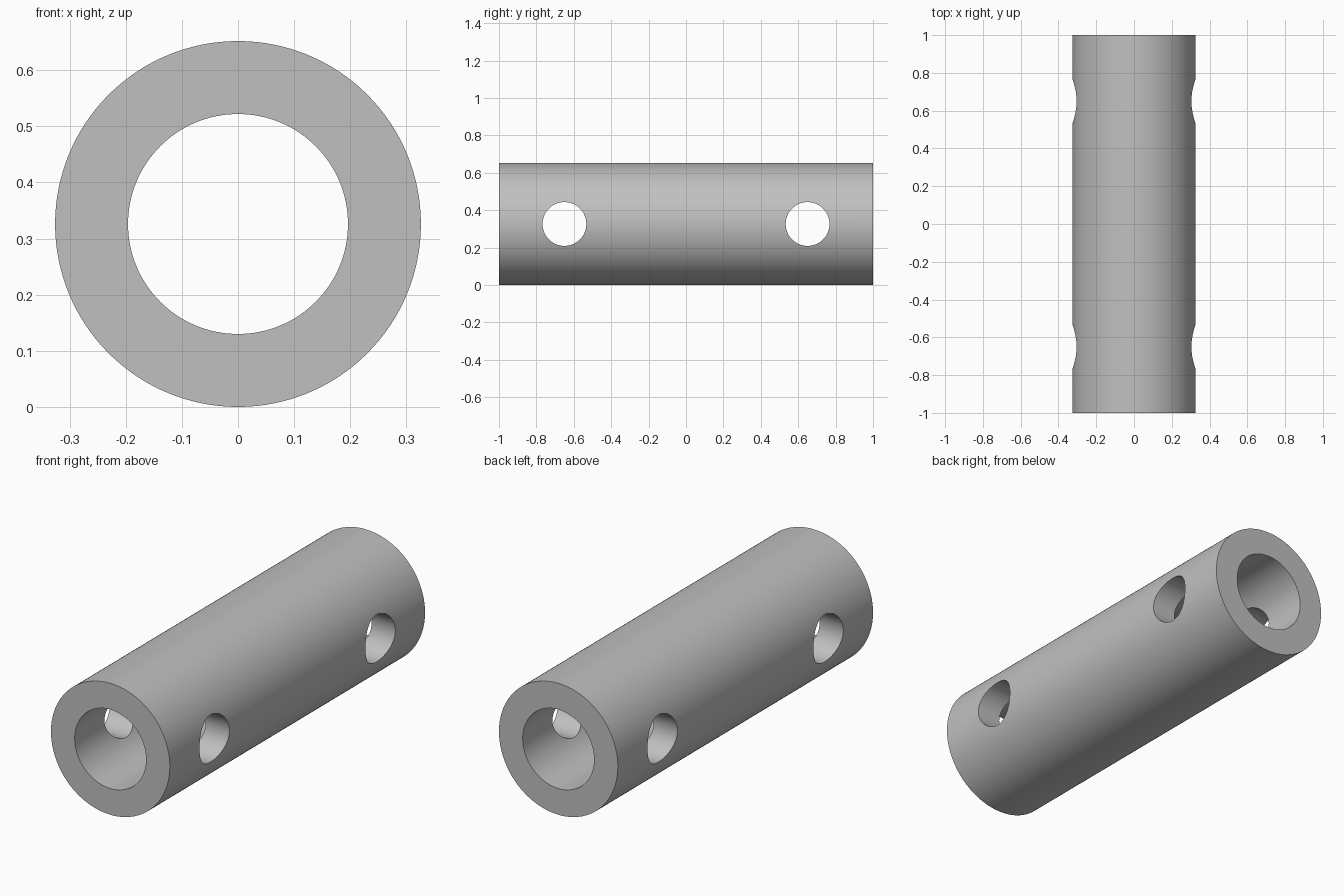
import bpy
import math

LENGTH = 2.0
OUTER_R = 0.326
BORE_R = 0.196
HOLE_R = 0.117
HOLE_Y = 0.65

cube = bpy.data.objects.get("Cube")
if cube:
    bpy.data.objects.remove(cube, do_unlink=True)

grey = bpy.data.materials.new("grey_metal")
grey.use_nodes = True
colour = (0.53, 0.53, 0.53, 1.0)
grey.diffuse_color = colour
grey.node_tree.nodes["Principled BSDF"].inputs["Base Color"].default_value = colour


def cylinder(name, radius, depth, y, rotation, sides):
    bpy.ops.mesh.primitive_cylinder_add(
        vertices=sides, radius=radius, depth=depth,
        location=(0, y, OUTER_R), rotation=rotation)
    obj = bpy.context.object
    obj.name = name
    obj.data.materials.append(grey)
    return obj


along_y = (math.pi / 2, 0, 0)
along_x = (0, math.pi / 2, 0)

# Solid body, then the bore and the two cross holes as cutters
tube = cylinder("tube", OUTER_R, LENGTH, 0, along_y, 128)
cutters = [cylinder("bore_cutter", BORE_R, LENGTH * 1.2, 0, along_y, 128)]
for name, side in (("front", -1), ("back", 1)):
    cutters.append(cylinder(name + "_hole_cutter", HOLE_R, OUTER_R * 3,
                            side * HOLE_Y, along_x, 64))

bpy.ops.object.select_all(action="DESELECT")
tube.select_set(True)
bpy.context.view_layer.objects.active = tube
for cutter in cutters:
    cut = tube.modifiers.new(cutter.name, "BOOLEAN")
    cut.operation = "DIFFERENCE"
    cut.solver = "EXACT"
    cut.object = cutter
    bpy.ops.object.modifier_apply(modifier=cut.name)
    bpy.data.objects.remove(cutter, do_unlink=True)

# Round walls smooth, rims sharp
bpy.ops.object.shade_smooth_by_angle(angle=math.radians(30))
